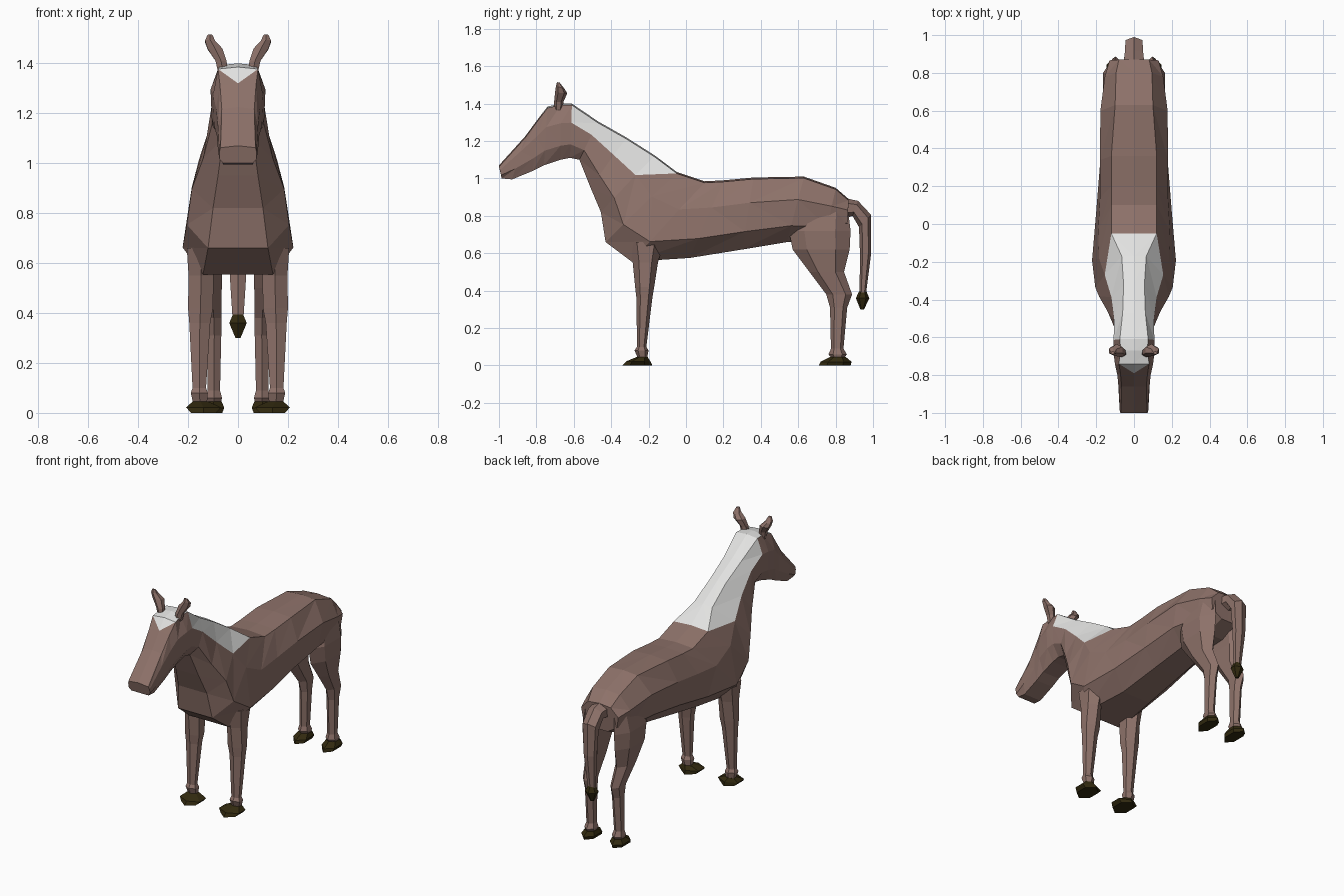
import bpy, bmesh, math
from mathutils import Vector


def colour(name, rgb):
    m = bpy.data.materials.new(name)
    m.diffuse_color = (*rgb, 1)
    return m


BROWN = colour("brown_coat", (0.27, 0.168, 0.143))
WHITE = colour("white_mane", (0.76, 0.76, 0.75))
DARK = colour("dark_hoof", (0.032, 0.023, 0.005))


def finish(name, bm, mats, mirror):
    bmesh.ops.recalc_face_normals(bm, faces=bm.faces)
    me = bpy.data.meshes.new(name)
    bm.to_mesh(me)
    bm.free()
    for m in mats:
        me.materials.append(m)
    ob = bpy.data.objects.new(name, me)
    bpy.context.collection.objects.link(ob)
    if mirror:
        mod = ob.modifiers.new("mirror", 'MIRROR')
        mod.use_clip = True
    return ob


def limb(name, sections, mat, mirror=True, sides=6):
    """Loft of rings; each ring: x, first (y, z), second (y, z), half width."""
    bm = bmesh.new()
    rings = []
    for x, y1, z1, y2, z2, w in sections:
        a, b = Vector((x, y1, z1)), Vector((x, y2, z2))
        c, h = (a + b) / 2, (a - b) / 2
        ring = []
        for k in range(sides):
            t = 2 * math.pi * k / sides
            ring.append(bm.verts.new(c + h * math.cos(t) + Vector((w / 0.866 * math.sin(t), 0, 0))))
        rings.append(ring)
    for r, s in zip(rings, rings[1:]):
        for k in range(sides):
            n = (k + 1) % sides
            bm.faces.new((r[k], r[n], s[n], s[k]))
    bm.faces.new(rings[0])
    bm.faces.new(rings[-1])
    return finish(name, bm, [mat], mirror)


# Head, neck and trunk: top (y, z), bottom (y, z), half widths at four heights
RINGS = [
    (-1.00, 1.07, -0.985, 1.00, .070, .075, .075, .060),
    (-0.86, 1.225, -0.93, 0.995, .065, .080, .080, .060),
    (-0.79, 1.32, -0.82, 1.04, .072, .088, .085, .060),
    (-0.74, 1.385, -0.76, 1.07, .080, .100, .095, .060),
    (-0.67, 1.40, -0.67, 1.10, .070, .110, .105, .060),
    (-0.61, 1.40, -0.62, 1.11, .075, .108, .105, .060),
    (-0.47, 1.305, -0.57, 1.10, .060, .105, .105, .060),
    (-0.32, 1.22, -0.51, 0.95, .055, .120, .140, .080),
    (-0.17, 1.125, -0.455, 0.82, .065, .155, .185, .100),
    (-0.05, 1.035, -0.43, 0.66, .120, .185, .205, .120),
    (0.10, 0.985, -0.29, 0.555, .120, .190, .222, .140),
    (0.20, 0.99, 0.02, 0.575, .120, .180, .200, .100),
    (0.36, 1.005, 0.30, 0.62, .120, .180, .180, .090),
    (0.63, 1.01, 0.54, 0.66, .100, .178, .170, .080),
    (0.80, 0.95, 0.74, 0.67, .095, .155, .140, .060),
    (0.87, 0.89, 0.86, 0.72, .080, .130, .120, .050),
]
LEVELS = (0, 0, 0.35, 0.75, 1, 1)

bm = bmesh.new()
loops = []
for ty, tz, by, bz, *w in RINGS:
    widths = (0, *w, 0)
    loops.append([bm.verts.new((x, ty + (by - ty) * s, tz + (bz - tz) * s - (0.008 if j == 1 else 0)))
                  for j, (x, s) in enumerate(zip(widths, LEVELS))])
for i, (r, s) in enumerate(zip(loops, loops[1:])):
    for j in range(5):
        a, b, c, d = r[j], r[j + 1], s[j + 1], s[j]
        tris = ((a, b, d), (b, c, d)) if j % 2 else ((a, b, c), (a, c, d))
        for k, tri in enumerate(tris):
            f = bm.faces.new(tri)
            # mane along the crest, with a pointed forehead patch
            crest = j == 0 and (3 <= i <= 8 or (i == 2 and k == 1))
            side = j == 1 and (5 <= i <= 7 or (i == 8 and k == 0))
            f.material_index = int(crest or side)
for end in (loops[0], loops[-1]):
    bm.faces.new(end)
finish("body", bm, [BROWN, WHITE], True)

# Ears
limb("ears", [
    (.060, -.705, 1.365, -.660, 1.365, .020),
    (.068, -.705, 1.410, -.655, 1.410, .022),
    (.092, -.700, 1.460, -.635, 1.455, .030),
    (.112, -.695, 1.495, -.650, 1.480, .020),
    (.112, -.690, 1.515, -.675, 1.512, .010),
], BROWN)

# Front legs and hooves
limb("front_legs", [
    (.145, -.31, .66, -.12, .66, .060),
    (.148, -.285, .55, -.15, .55, .050),
    (.150, -.272, .42, -.170, .42, .050),
    (.153, -.265, .36, -.180, .36, .042),
    (.155, -.262, .10, -.212, .10, .027),
    (.155, -.275, .08, -.200, .08, .034),
    (.152, -.258, .04, -.208, .04, .028),
], BROWN)
limb("front_hooves", [
    (.150, -.265, .045, -.205, .045, .032),
    (.138, -.320, .022, -.190, .022, .070),
    (.138, -.340, .000, -.180, .000, .050),
], DARK)

# Hind legs and hooves
limb("hind_legs", [
    (.100, .62, .86, .865, .84, .040),
    (.110, .55, .72, .880, .72, .055),
    (.112, .57, .62, .875, .62, .050),
    (.105, .66, .50, .845, .50, .040),
    (.097, .750, .38, .888, .38, .030),
    (.095, .770, .31, .862, .31, .028),
    (.097, .775, .09, .842, .09, .025),
    (.097, .762, .06, .860, .06, .033),
    (.097, .780, .035, .842, .035, .027),
], BROWN)
limb("hind_hooves", [
    (.097, .770, .045, .855, .045, .032),
    (.100, .720, .020, .885, .020, .045),
    (.100, .710, .000, .880, .000, .037),
], DARK)

# Tail and tuft
limb("tail", [
    (0, .850, .895, .860, .790, .055),
    (0, .920, .880, .890, .800, .048),
    (0, .990, .805, .925, .740, .045),
    (0, .990, .600, .930, .600, .036),
    (0, .962, .380, .928, .380, .022),
], BROWN, mirror=False)
limb("tail_tuft", [
    (0, .965, .395, .925, .395, .020),
    (0, .980, .360, .908, .360, .035),
    (0, .952, .300, .932, .300, .010),
], DARK, mirror=False)
